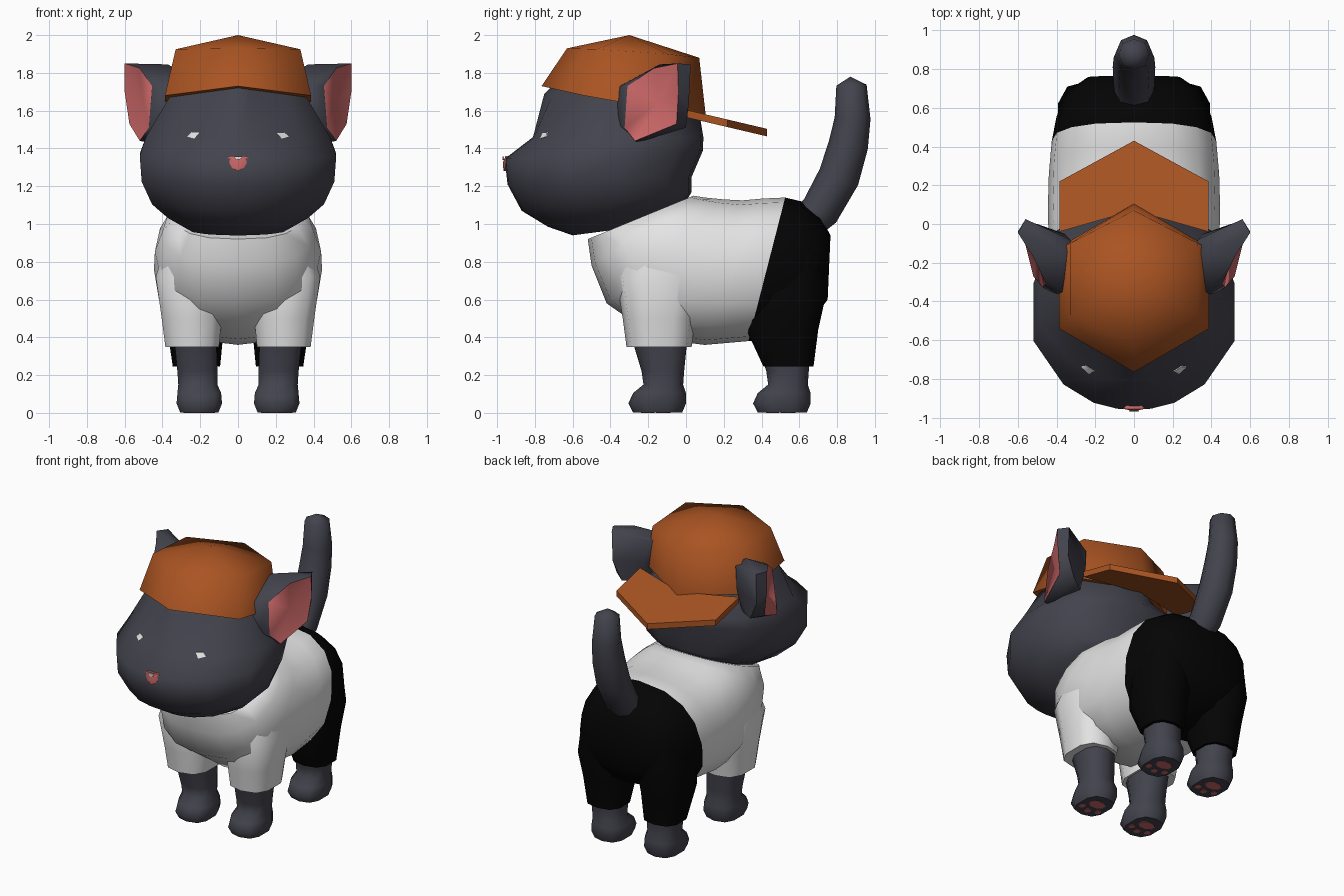
import bpy, bmesh, math
from mathutils import Vector
from mathutils.bvhtree import BVHTree

if "Cube" in bpy.data.objects:
    bpy.data.objects.remove(bpy.data.objects["Cube"])


def material(name, r, g, b):
    m = bpy.data.materials.new(name)
    m.diffuse_color = (r, g, b, 1)
    m.use_nodes = True
    m.node_tree.nodes["Principled BSDF"].inputs["Base Color"].default_value = m.diffuse_color
    return m


FUR = material("charcoal fur", 0.056, 0.056, 0.075)
ORANGE = material("orange cap", 0.40, 0.088, 0.016)
WHITE = material("white shirt", 0.78, 0.78, 0.78)
BLACK = material("black trousers", 0.0012, 0.0012, 0.0012)
PINK = material("pink skin", 0.62, 0.14, 0.14)


def finish(name, bm, mats, angle=45):
    bmesh.ops.recalc_face_normals(bm, faces=bm.faces)
    me = bpy.data.meshes.new(name)
    bm.to_mesh(me)
    for m in mats:
        me.materials.append(m)
    me.shade_smooth()
    me.set_sharp_from_angle(angle=math.radians(angle))
    ob = bpy.data.objects.new(name, me)
    bpy.context.collection.objects.link(ob)
    return ob


def loft(name, rings, mats, start=None, end=None, split=None, cap_mat=0, angle=45):
    """Skin closed rings; the ends are fans to a centre point. Bands from 'split' on use slot 1."""
    bm = bmesh.new()
    vs = [[bm.verts.new(p) for p in r] for r in rings]
    n = len(rings[0])
    for k in range(len(vs) - 1):
        for i in range(n):
            j = (i + 1) % n
            f = bm.faces.new((vs[k][i], vs[k][j], vs[k + 1][j], vs[k + 1][i]))
            f.material_index = 1 if split is not None and k >= split else 0
    for ring, centre, is_end in ((vs[0], start, False), (vs[-1], end, True)):
        c = centre or sum((v.co for v in ring), Vector()) / n
        cv = bm.verts.new(c)
        for i in range(n):
            f = bm.faces.new((ring[i], ring[(i + 1) % n], cv))
            f.material_index = (1 if split is not None else cap_mat) if is_end else 0
    return finish(name, bm, mats, angle)


def spow(v, p):
    return math.copysign(abs(v) ** p, v)


def flat_ring(x0, x1, y0, y1, z, n=10, p=0.75):
    """Rounded box outline at one height."""
    out = []
    for i in range(n):
        a = 2 * math.pi * (i + 0.5) / n
        out.append(((x0 + x1) / 2 + (x1 - x0) / 2 * spow(math.cos(a), p),
                    (y0 + y1) / 2 + (y1 - y0) / 2 * spow(math.sin(a), p), z))
    return out


# Head: tilted outlines stacked from chin to crown (front y, z, back y, z, half width).
# The two outlines under the cap are six sided so that they stay inside it.
HALF = [(0.17, 0.006), (0.40, 0.035), (0.70, 0.125), (1, 0.34), (1, 0.62), (0.82, 0.86), (0.42, 0.985)]
HEX = [(x, 0.3 * x if t < 0.5 else 1 - 0.27 * x) for x, t in HALF]


def mirrored(half):
    return [(0, 0)] + half + [(0, 1)] + [(-x, t) for x, t in reversed(half)]


head_rings = []
for yf, zf, yb, zb, w, half in [
        (-0.60, 0.94, -0.22, 0.99, 0.24, HALF), (-0.73, 0.985, 0.0, 1.12, 0.37, HALF),
        (-0.87, 1.07, 0.03, 1.17, 0.455, HALF), (-0.945, 1.21, 0.03, 1.25, 0.51, HALF),
        (-0.96, 1.345, 0.09, 1.39, 0.52, HALF), (-0.81, 1.46, 0.092, 1.46, 0.488, HALF),
        (-0.75, 1.69, 0.075, 1.56, 0.375, HEX), (-0.58, 1.85, 0.0, 1.81, 0.26, HEX)]:
    head_rings.append([(x * w, yf + (yb - yf) * t, zf + (zb - zf) * t) for x, t in mirrored(half)])
head = loft("head", head_rings, [FUR], end=Vector((0, -0.3, 1.88)), angle=60)
tree = BVHTree.FromPolygons([v.co.copy() for v in head.data.vertices],
                            [list(p.vertices) for p in head.data.polygons])

# Eyes: thin slits laid on the face
for s, side in ((1, "left"), (-1, "right")):
    pts = []
    for x, z in [(0.205, 1.483), (0.247, 1.486), (0.27, 1.463), (0.232, 1.452)]:
        hit = tree.ray_cast(Vector((s * x, -2, z)), Vector((0, 1, 0)))[0]
        pts.append(Vector((s * x, hit.y - 0.006, z)))
    loft(side + "_eye", [pts, [p + Vector((0, 0.006, 0)) for p in pts]], [WHITE])

# Nose with a small highlight
NOSE = [(-0.06, 1.345), (-0.042, 1.36), (0.042, 1.36), (0.06, 1.345), (0.03, 1.295), (0, 1.28), (-0.03, 1.295)]
loft("nose", [[(x, -0.966 + 0.25 * abs(x), z) for x, z in NOSE],
              [(x * 0.95, -0.935, z) for x, z in NOSE]], [PINK], start=Vector((0, -0.97, 1.325)))
SHINE = [(-0.024, 1.358), (0.024, 1.358), (0.018, 1.344), (-0.01, 1.34)]
loft("nose_highlight", [[(x, y, z) for x, z in SHINE] for y in (-0.972, -0.964)], [WHITE])

# Ears: cupped, pink inside
EAR = [
    [(0.36, -0.38, 1.50), (0.32, -0.35, 1.70), (0.30, -0.15, 1.80), (0.33, -0.08, 1.80),
     (0.36, -0.05, 1.65), (0.38, -0.08, 1.50), (0.40, -0.25, 1.45)],
    [(0.41, -0.365, 1.52), (0.38, -0.35, 1.73), (0.37, -0.14, 1.845), (0.56, 0.025, 1.845),
     (0.56, 0.015, 1.64), (0.50, 0.0, 1.51), (0.47, -0.26, 1.43)],
    [(0.472, -0.325, 1.51), (0.455, -0.31, 1.73), (0.52, -0.17, 1.825), (0.60, -0.045, 1.85),
     (0.60, -0.04, 1.70), (0.575, -0.05, 1.53), (0.52, -0.27, 1.44)]]
for s, side in ((1, "left"), (-1, "right")):
    loft(side + "_ear", [[(s * x, y, z) for x, y, z in r] for r in EAR], [FUR, PINK],
         end=Vector((s * 0.50, -0.15, 1.64)), cap_mat=1, angle=65)


# Cap crown: six sided dome
def hexagon(w, front, mid_front, mid_back, back):
    return [(0, *front), (w, *mid_front), (w, *mid_back), (0, *back), (-w, *mid_back), (-w, *mid_front)]


loft("cap_crown", [hexagon(0.387, (-0.765, 1.73), (-0.54, 1.68), (-0.12, 1.605), (0.105, 1.57)),
                   hexagon(0.33, (-0.63, 1.93), (-0.47, 1.925), (-0.10, 1.90), (0.07, 1.88))],
     [ORANGE], end=Vector((0, -0.3, 2.0)), angle=75)

# Cap brim: sloping plate pointing backwards
BRIM = [(0, 0.07), (0.385, -0.04), (0.385, 0.22), (0, 0.43), (-0.385, 0.22), (-0.385, -0.04)]
loft("cap_brim", [[(x, y, 1.6 + d - 0.235 * (y - 0.02)) for x, y in BRIM] for d in (-0.04, 0.0)],
     [ORANGE], angle=30)

# Torso: tilted rings from collar to rump, trousers from the sixth ring (bottom y, z, top y, z, half width)
torso = []
for yb, zb, yt, zt, w in [(-0.52, 0.92, 0.04, 1.15, 0.335), (-0.50, 0.78, 0.10, 1.14, 0.40),
                          (-0.42, 0.58, 0.20, 1.13, 0.44), (-0.15, 0.39, 0.30, 1.125, 0.445),
                          (0.10, 0.36, 0.41, 1.135, 0.44), (0.33, 0.38, 0.525, 1.14, 0.425),
                          (0.50, 0.40, 0.61, 1.12, 0.40), (0.66, 0.48, 0.71, 1.04, 0.345),
                          (0.75, 0.60, 0.765, 0.94, 0.24)]:
    ring = []
    for i in range(16):
        a = 2 * math.pi * i / 16
        t = (1 - spow(math.cos(a), 0.85)) / 2
        ring.append((w * spow(math.sin(a), 0.8), yb + (yt - yb) * t, zb + (zt - zb) * t))
    torso.append(ring)
loft("torso", torso, [WHITE, BLACK], split=5, angle=60)

# Legs, sleeves and trouser legs (x0, x1, y0, y1, z)
SLEEVE = [(0.095, 0.39, -0.315, 0.03, 0.35), (0.08, 0.41, -0.335, 0.05, 0.50),
          (0.08, 0.442, -0.37, 0.10, 0.72), (0.14, 0.38, -0.30, 0.10, 0.92)]
TROUSER = [(0.09, 0.35, 0.41, 0.675, 0.245), (0.07, 0.38, 0.32, 0.70, 0.44),
           (0.06, 0.40, 0.33, 0.74, 0.62), (0.08, 0.36, 0.42, 0.73, 0.85)]
PAW = [(0.10, 0.31, -0.28, -0.02, 0.002), (0.08, 0.33, -0.305, 0.0, 0.05), (0.085, 0.325, -0.28, 0.0, 0.105),
       (0.105, 0.32, -0.225, -0.015, 0.15), (0.105, 0.325, -0.235, -0.01, 0.22), (0.11, 0.34, -0.28, 0.005, 0.37)]
PADS = [(0, -0.12, 0.06, 0.042), (-0.065, -0.19, 0.02, 0.024), (0, -0.215, 0.022, 0.024), (0.065, -0.19, 0.02, 0.024)]


def leg_part(name, rows, s, dy, mat):
    rings = [flat_ring(min(s * a, s * b), max(s * a, s * b), c + dy, d + dy, z) for a, b, c, d, z in rows]
    loft(name, rings, [mat], angle=60)


for s, side in ((1, "left"), (-1, "right")):
    leg_part(side + "_sleeve", SLEEVE, s, 0, WHITE)
    leg_part(side + "_trouser_leg", TROUSER, s, 0, BLACK)
    for dy, end in ((0, "front"), (0.66, "back")):
        leg_part(f"{side}_{end}_leg", PAW, s, dy, FUR)
        for k, (px, py, rx, ry) in enumerate(PADS):
            cx, cy = s * 0.205 + px, py + dy
            loft(f"{side}_{end}_paw_pad_{k}",
                 [flat_ring(cx - rx, cx + rx, cy - ry, cy + ry, z, 8, 1) for z in (0.0, 0.004)], [PINK])

# Tail: tapered eight sided tube along a curved path (y, z, radius)
PATH = [(0.60, 0.97, 0.09), (0.71, 1.07, 0.105), (0.81, 1.25, 0.11), (0.86, 1.42, 0.105),
        (0.882, 1.56, 0.095), (0.876, 1.735, 0.08)]
tail = []
for k, (y, z, r) in enumerate(PATH):
    a, b = PATH[max(k - 1, 0)], PATH[min(k + 1, len(PATH) - 1)]
    d = Vector((0, b[0] - a[0], b[1] - a[1])).normalized()
    side_dir = Vector((0, d.z, -d.y))
    tail.append([Vector((0, y, z)) + r * (math.cos(t) * Vector((1, 0, 0)) + math.sin(t) * side_dir)
                 for t in [math.pi * i / 4 for i in range(8)]])
loft("tail", tail, [FUR], end=Vector((0, 0.87, 1.78)), angle=75)
